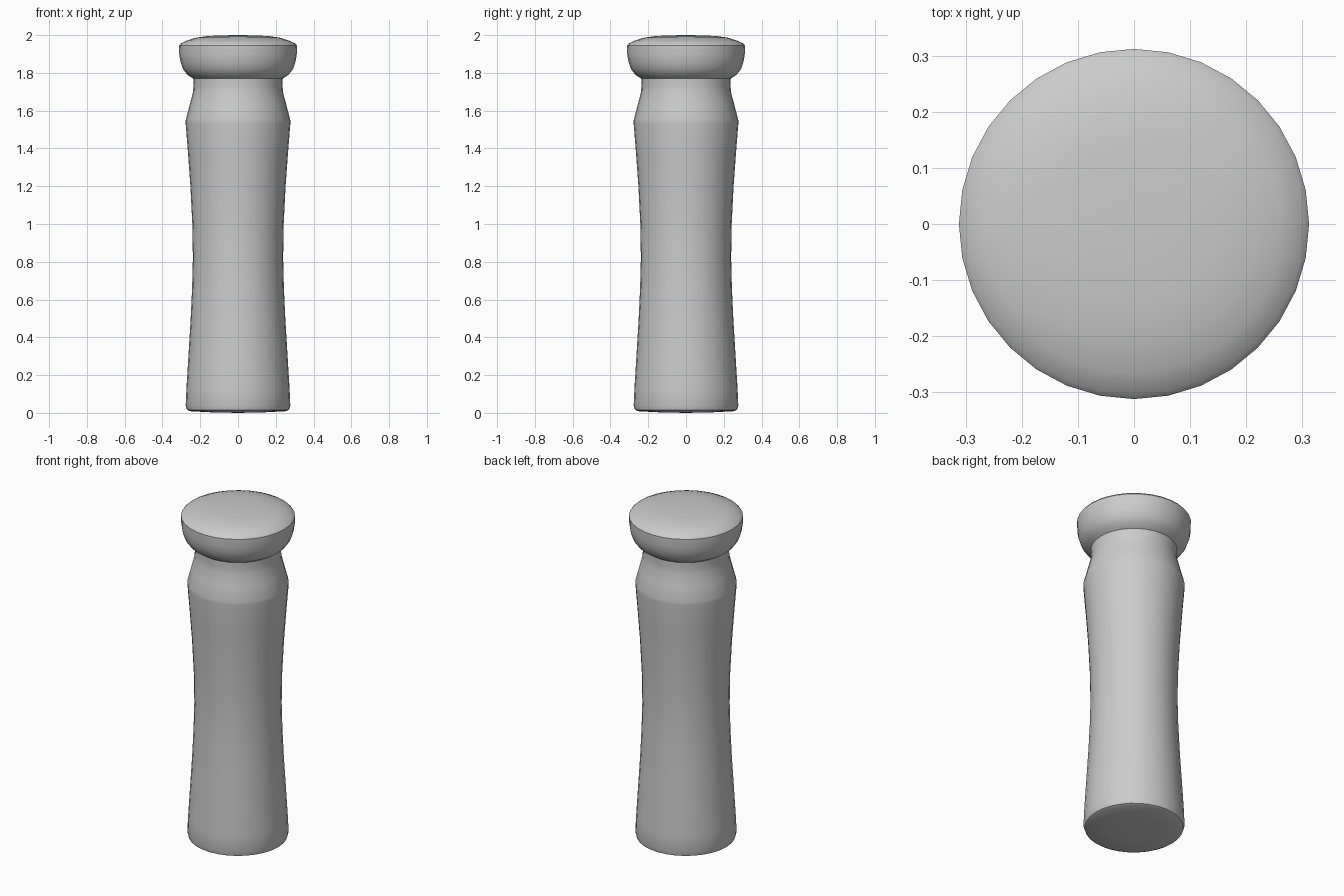
import bpy, bmesh, math

if "Cube" in bpy.data.objects:
    bpy.data.objects.remove(bpy.data.objects["Cube"])

SIDES = 32


def lathe(name, profile):
    """Revolve (radius, z) points about z; zero radius makes a pole."""
    bm = bmesh.new()
    rings = []
    for r, z in profile:
        if r == 0:
            rings.append([bm.verts.new((0, 0, z))] * SIDES)
        else:
            rings.append([bm.verts.new((r * math.cos(2 * math.pi * i / SIDES),
                                        r * math.sin(2 * math.pi * i / SIDES), z))
                          for i in range(SIDES)])
    for a, b in zip(rings, rings[1:]):
        for i in range(SIDES):
            j = (i + 1) % SIDES
            bm.faces.new(list(dict.fromkeys((a[i], a[j], b[j], b[i]))))
    bmesh.ops.recalc_face_normals(bm, faces=bm.faces)
    mesh = bpy.data.meshes.new(name)
    bm.to_mesh(mesh)
    bm.free()
    obj = bpy.data.objects.new(name, mesh)
    bpy.context.collection.objects.link(obj)
    bpy.ops.object.select_all(action='DESELECT')
    obj.select_set(True)
    bpy.context.view_layer.objects.active = obj
    bpy.ops.object.shade_smooth_by_angle(angle=math.radians(35))
    return obj


# Waisted grip, shoulder, neck and rounded pommel in one turned profile
lathe("turned_handle", [
    # base with a small rounded rim
    (0, 0.0), (0.14, 0.003), (0.255, 0.009), (0.27, 0.016), (0.277, 0.04),
    # concave grip
    (0.273, 0.13), (0.262, 0.31), (0.251, 0.49), (0.243, 0.66),
    (0.239, 0.82), (0.242, 1.0), (0.252, 1.2), (0.265, 1.38), (0.277, 1.53),
    # shoulder and neck
    (0.277, 1.55), (0.256, 1.63), (0.238, 1.70), (0.236, 1.73), (0.237, 1.77),
    # bowl of the pommel
    (0.268, 1.79), (0.291, 1.82), (0.305, 1.86), (0.311, 1.90), (0.312, 1.945),
    # shallow domed top
    (0.303, 1.956), (0.265, 1.973), (0.22, 1.987), (0.15, 1.996), (0.07, 1.999),
    (0, 2.0),
])
